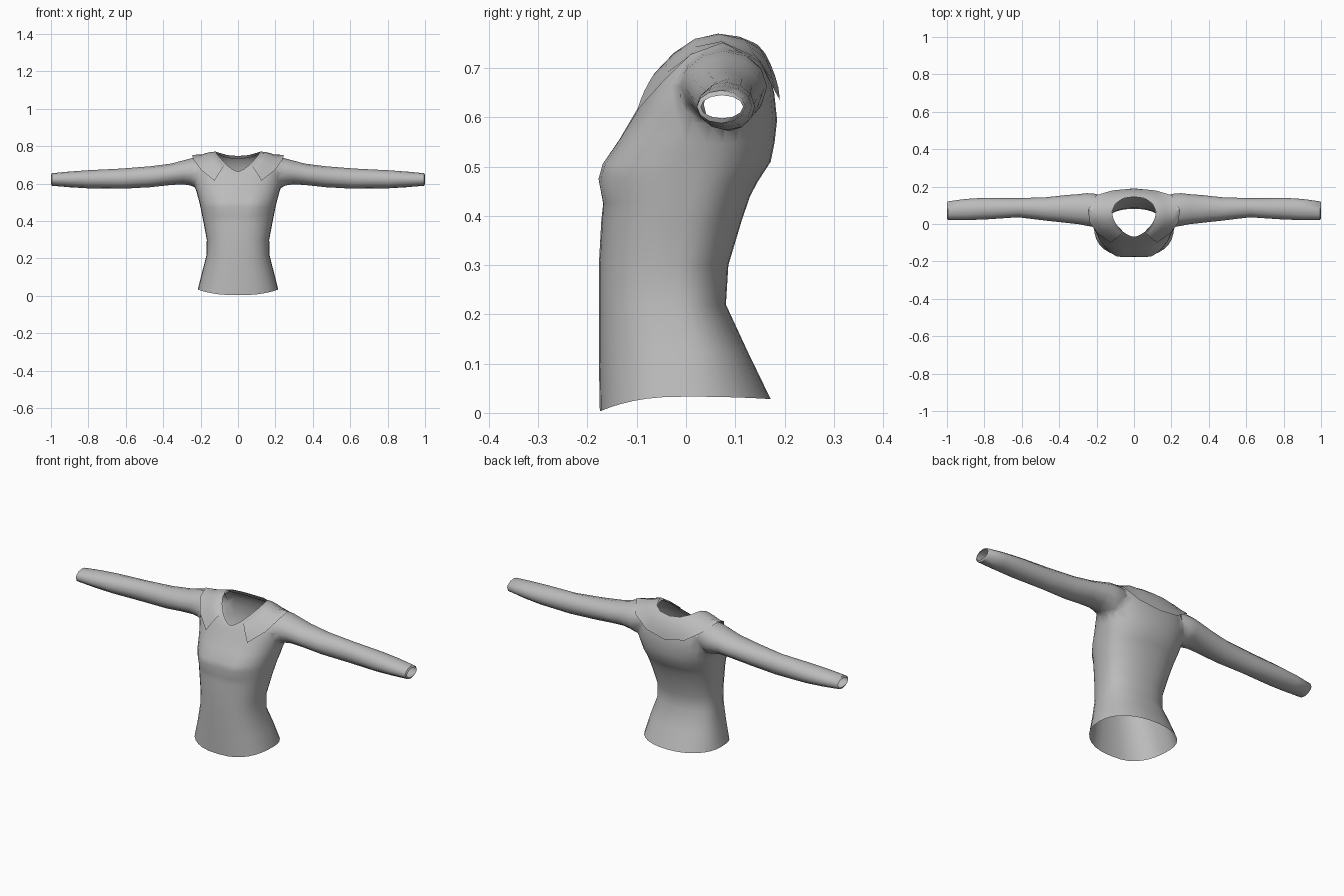
import bpy, bmesh, math
from mathutils import Vector
from mathutils.bvhtree import BVHTree

if "Cube" in bpy.data.objects:
    bpy.data.objects.remove(bpy.data.objects["Cube"])

cloth = bpy.data.materials.new("grey_cloth")
cloth.diffuse_color = (0.5, 0.5, 0.5, 1)
cloth.use_nodes = True
cloth.node_tree.nodes["Principled BSDF"].inputs["Base Color"].default_value = cloth.diffuse_color
cap_mat = bpy.data.materials.new("temporary_cap")


def loft(name, rings):
    """Closed tube through rings; end caps use slot 1 so they can be opened later."""
    bm = bmesh.new()
    rows = [[bm.verts.new(p) for p in r] for r in rings]
    n = len(rows[0])
    for a, b in zip(rows, rows[1:]):
        for i in range(n):
            j = (i + 1) % n
            bm.faces.new((a[i], a[j], b[j], b[i]))
    for row in (rows[0], rows[-1]):
        c = bm.verts.new(sum((v.co for v in row), Vector()) / n)
        for i in range(n):
            bm.faces.new((row[i], row[(i + 1) % n], c)).material_index = 1
    bmesh.ops.recalc_face_normals(bm, faces=bm.faces)
    me = bpy.data.meshes.new(name)
    bm.to_mesh(me)
    bm.free()
    ob = bpy.data.objects.new(name, me)
    bpy.context.collection.objects.link(ob)
    me.materials.append(cloth)
    me.materials.append(cap_mat)
    return ob


def sgn_pow(v, p):
    return math.copysign(abs(v) ** p, v)


def torso_ring(w, yc, yf, yb, zf, zs, zb, pf=0.8, pb=0.9, bust=0.0, n=32):
    pts = []
    for i in range(n):
        a = 2 * math.pi * i / n
        c, s = math.cos(a), math.sin(a)
        p, ye, ze = (pf, yf, zf) if s < 0 else (pb, yb, zb)
        x = w * sgn_pow(c, p)
        y = yc + (ye - yc) * abs(s) ** p
        z = zs + (ze - zs) * s * s
        if s < 0:
            y -= bust * math.exp(-((abs(x) - 0.09) / 0.05) ** 2)
        pts.append((x, y, z))
    return pts


# Torso: width, mid y, front y, back y, front z, side z, back z
torso = loft("shirt_body", [
    torso_ring(0.215, 0.0, -0.175, 0.172, 0.003, 0.033, 0.028),
    torso_ring(0.192, 0.0, -0.177, 0.125, 0.11, 0.125, 0.125),
    torso_ring(0.168, -0.02, -0.177, 0.081, 0.215, 0.22, 0.22),
    torso_ring(0.167, -0.02, -0.177, 0.086, 0.30, 0.30, 0.30),
    torso_ring(0.184, 0.0, -0.172, 0.113, 0.39, 0.39, 0.39),
    torso_ring(0.192, 0.01, -0.168, 0.13, 0.425, 0.43, 0.44, bust=0.004),
    torso_ring(0.200, 0.02, -0.174, 0.146, 0.475, 0.47, 0.47, bust=0.011),
    torso_ring(0.208, 0.03, -0.166, 0.172, 0.505, 0.505, 0.51, bust=0.010),
    torso_ring(0.222, 0.045, -0.135, 0.180, 0.555, 0.55, 0.55, bust=0.003),
    torso_ring(0.237, 0.06, -0.103, 0.185, 0.61, 0.61, 0.595),
    torso_ring(0.238, 0.065, -0.088, 0.179, 0.635, 0.685, 0.65, 0.85),
    torso_ring(0.205, 0.065, -0.079, 0.168, 0.65, 0.738, 0.69, 0.95),
    torso_ring(0.155, 0.06, -0.073, 0.153, 0.66, 0.758, 0.722, 1.05),
    torso_ring(0.115, 0.05, -0.068, 0.142, 0.665, 0.762, 0.735, 1.25),
])

# Sleeves: x, y min, y max, z bottom, z top
SLEEVE = [
    (0.17, 0.00, 0.150, 0.60, 0.742), (0.215, -0.015, 0.172, 0.575, 0.745),
    (0.25, -0.018, 0.172, 0.585, 0.741), (0.29, -0.006, 0.165, 0.594, 0.728),
    (0.36, 0.006, 0.155, 0.592, 0.706), (0.47, 0.018, 0.143, 0.580, 0.692),
    (0.62, 0.036, 0.138, 0.572, 0.680), (0.80, 0.024, 0.140, 0.574, 0.671),
    (0.90, 0.021, 0.134, 0.580, 0.664), (0.995, 0.022, 0.121, 0.588, 0.655),
    (1.0, 0.030, 0.116, 0.598, 0.645)]
for side in (1, -1):
    rings = []
    for x, y0, y1, z0, z1 in SLEEVE:
        rings.append([(side * x,
                       (y0 + y1) / 2 + (y1 - y0) / 2 * math.cos(math.tau * i / 12),
                       (z0 + z1) / 2 + (z1 - z0) / 2 * math.sin(math.tau * i / 12))
                      for i in range(12)])
    sleeve = loft("sleeve", rings)
    # Join the sleeve to the body
    mod = torso.modifiers.new("join_sleeve", 'BOOLEAN')
    mod.operation = 'UNION'
    mod.solver = 'EXACT'
    mod.object = sleeve
    bpy.context.view_layer.objects.active = torso
    bpy.ops.object.modifier_apply(modifier=mod.name)
    bpy.data.objects.remove(sleeve)

# Open the hem, neck and cuffs
bm = bmesh.new()
bm.from_mesh(torso.data)
bmesh.ops.delete(bm, geom=[f for f in bm.faces if f.material_index == 1], context='FACES')
tree = BVHTree.FromBMesh(bm)
# Soften the armhole seams
seam = [v for v in bm.verts if 0.18 < abs(v.co.x) < 0.3 and v.co.z > 0.54]
for _ in range(3):
    bmesh.ops.smooth_vert(bm, verts=seam, factor=0.3,
                          use_axis_x=True, use_axis_y=True, use_axis_z=True)
bm.to_mesh(torso.data)
bm.free()
torso.data.materials.pop(index=1)
bpy.data.materials.remove(cap_mat)

# Collar: matching inner and outer edges from front corner to back centre
INNER = [(0.064, -0.035, 0.695), (0.092, -0.005, 0.728), (0.112, 0.025, 0.758),
         (0.118, 0.065, 0.770), (0.100, 0.108, 0.764), (0.058, 0.137, 0.752), (0, 0.146, 0.747)]
OUTER = [(0.125, -0.100, 0.615), (0.200, -0.050, 0.675), (0.237, 0.010, 0.725),
         (0.246, 0.075, 0.748), (0.205, 0.145, 0.70), (0.115, 0.180, 0.655), (0, 0.188, 0.635)]
mirror = lambda pts: pts + [(-x, y, z) for x, y, z in pts[-2::-1]]
bm = bmesh.new()
rows, STEPS = [], 5
for a, b in zip(mirror(INNER), mirror(OUTER)):
    row = []
    for k in range(STEPS + 1):
        p = Vector(a).lerp(Vector(b), k / STEPS)
        if k:
            hit, nor, _, _ = tree.find_nearest(p)
            lifted = hit + nor * 0.011
            p = lifted if k < STEPS else p.lerp(lifted, 0.7)
        row.append(bm.verts.new(p))
    rows.append(row)
for a, b in zip(rows, rows[1:]):
    for k in range(STEPS):
        bm.faces.new((a[k], a[k + 1], b[k + 1], b[k]))
me = bpy.data.meshes.new("collar")
bm.to_mesh(me)
bm.free()
me.materials.append(cloth)
collar = bpy.data.objects.new("collar", me)
bpy.context.collection.objects.link(collar)

# Smooth cloth shading
for ob in (torso, collar):
    bpy.ops.object.select_all(action='DESELECT')
    ob.select_set(True)
    bpy.context.view_layer.objects.active = ob
    bpy.ops.object.shade_smooth_by_angle(angle=math.radians(50))
